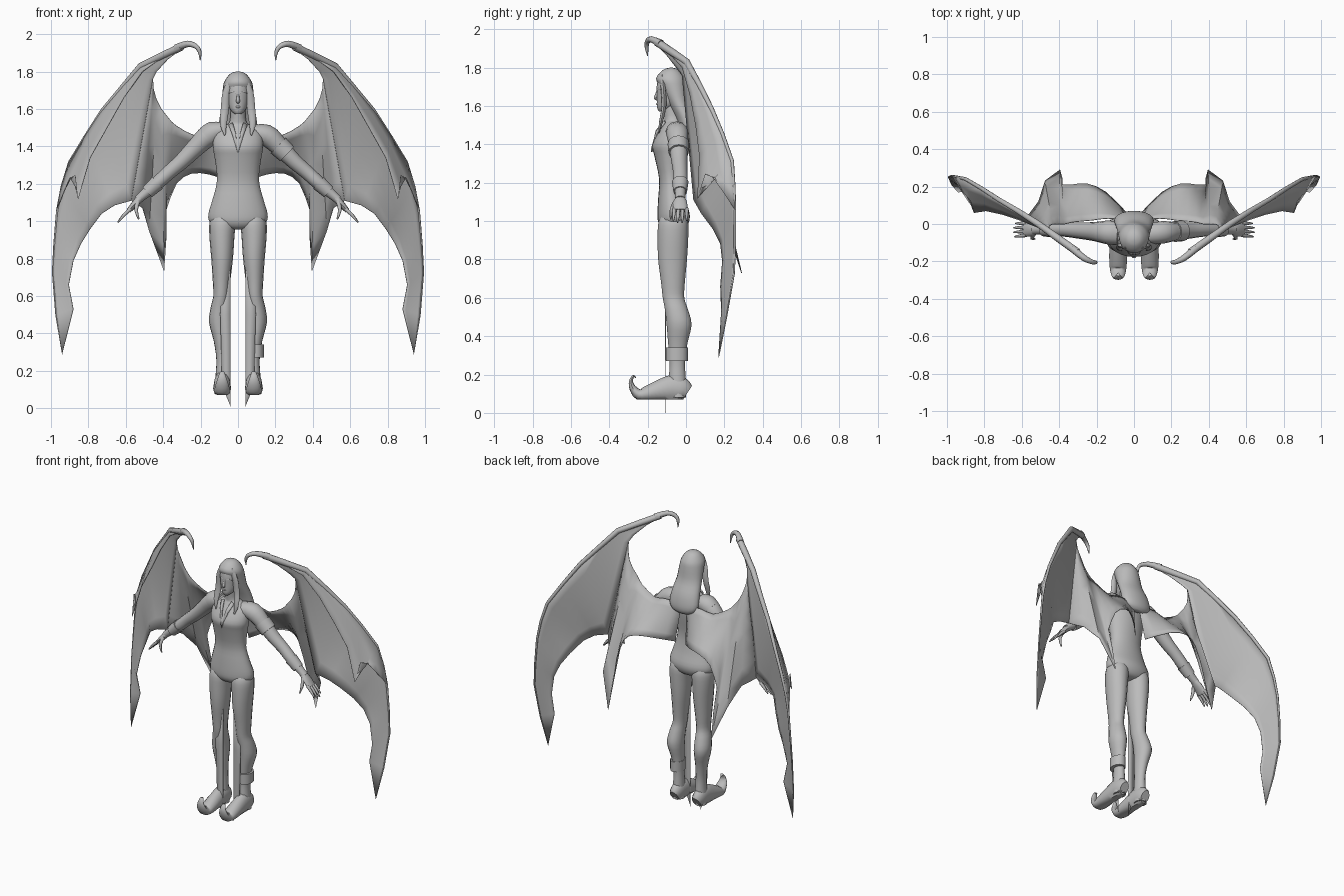
import bpy, bmesh, math
from mathutils import Vector

grey = bpy.data.materials.new("grey")
grey.diffuse_color = (0.5, 0.5, 0.5, 1)


def finish(name, bm, mirror=False, thick=0, angle=50):
    bmesh.ops.recalc_face_normals(bm, faces=bm.faces)
    me = bpy.data.meshes.new(name)
    bm.to_mesh(me)
    bm.free()
    me.materials.append(grey)
    ob = bpy.data.objects.new(name, me)
    bpy.context.collection.objects.link(ob)
    bpy.ops.object.select_all(action='DESELECT')
    ob.select_set(True)
    bpy.context.view_layer.objects.active = ob
    bpy.ops.object.shade_smooth_by_angle(angle=math.radians(angle))
    if thick:
        m = ob.modifiers.new("thickness", 'SOLIDIFY')
        m.thickness, m.offset = thick, 0
    if mirror:
        ob.modifiers.new("mirror", 'MIRROR').use_mirror_merge = False
    return ob


def smooth_rows(rows, steps):
    """Catmull-Rom resampling of a list of tuples."""
    rows = [Vector(r) for r in rows]
    out = []
    for i in range(len(rows) - 1):
        a, b, c, d = rows[max(i - 1, 0)], rows[i], rows[i + 1], rows[min(i + 2, len(rows) - 1)]
        for s in range(steps):
            t = s / steps
            out.append(0.5 * (2 * b + (c - a) * t + (2 * a - 5 * b + 4 * c - d) * t * t
                              + (3 * b - a - 3 * c + d) * t ** 3))
    return out + [rows[-1]]


def tube(name, rows, hint, mirror=False, n=12, steps=3, floor=None):
    """Loft of ellipses; each row is x, y, z, radius along hint, radius across."""
    rows = smooth_rows(rows, steps)
    pts = [Vector(r[:3]) for r in rows]
    bm = bmesh.new()
    rings = []
    for i, r in enumerate(rows):
        t = (pts[min(i + 1, len(pts) - 1)] - pts[max(i - 1, 0)]).normalized()
        u = Vector(hint)
        u = (u - t * u.dot(t)).normalized()
        v = t.cross(u)
        rings.append([bm.verts.new(pts[i] + u * max(r[3], .001) * math.cos(k * math.tau / n)
                                   + v * max(r[4], .001) * math.sin(k * math.tau / n)) for k in range(n)])
    for a, b in zip(rings, rings[1:]):
        for k in range(n):
            bm.faces.new((a[k], a[(k + 1) % n], b[(k + 1) % n], b[k]))
    bm.faces.new(rings[0])
    bm.faces.new(rings[-1][::-1])
    if floor is not None:
        for v in bm.verts:
            v.co.z = max(v.co.z, floor)
    return finish(name, bm, mirror)


def column(name, secs, mirror=False, n=16, steps=3):
    """Upright loft; each section is z, centre x, centre y, half width, half depth."""
    rows = smooth_rows(secs, steps)
    bm = bmesh.new()
    rings = [[bm.verts.new((r[1] + r[3] * math.cos(k * math.tau / n),
                            r[2] + r[4] * math.sin(k * math.tau / n), r[0])) for k in range(n)] for r in rows]
    for a, b in zip(rings, rings[1:]):
        for k in range(n):
            bm.faces.new((a[k], a[(k + 1) % n], b[(k + 1) % n], b[k]))
    bm.faces.new(rings[0])
    bm.faces.new(rings[-1])
    return finish(name, bm, mirror)


def sheet(name, edge_a, edge_b, cuts=5, bulge=0.0, thick=.004):
    """Membrane stretched between two edges with matching points."""
    bm = bmesh.new()
    grid = []
    for a, b in zip(edge_a, edge_b):
        a, b = Vector(a), Vector(b)
        grid.append([bm.verts.new(a.lerp(b, j / cuts) + Vector((0, bulge * math.sin(math.pi * j / cuts), 0)))
                     for j in range(cuts + 1)])
    for p, q in zip(grid, grid[1:]):
        for j in range(cuts):
            bm.faces.new((p[j], q[j], q[j + 1], p[j + 1]))
    bmesh.ops.remove_doubles(bm, verts=bm.verts, dist=.0005)
    return finish(name, bm, True, thick)


# Torso and legs
column("torso", [(1.60, 0, -.075, .04, .045), (1.53, 0, -.065, .045, .047), (1.51, 0, -.065, .075, .052),
                 (1.47, 0, -.072, .125, .068), (1.40, 0, -.088, .135, .088), (1.34, 0, -.085, .125, .08),
                 (1.22, 0, -.08, .112, .06), (1.12, 0, -.075, .135, .07), (1.04, 0, -.065, .158, .084),
                 (.995, 0, -.065, .150, .08), (.965, 0, -.065, .10, .06), (.955, 0, -.065, .03, .03)], n=24)
column("leg", [(1.05, .085, -.065, .035, .045), (1.0, .083, -.066, .068, .076), (.92, .086, -.068, .067, .08),
               (.8, .085, -.07, .058, .075),
               (.68, .088, -.068, .047, .062), (.6, .09, -.065, .042, .056), (.54, .098, -.05, .048, .06),
               (.46, .103, -.036, .052, .065), (.36, .092, -.043, .038, .05), (.26, .085, -.045, .031, .04),
               (.16, .085, -.045, .036, .045), (.08, .085, -.04, .04, .04)], True)
tube("curled_shoe", [(.085, .008, .105, .03, .042), (.085, -.02, .12, .041, .062), (.085, -.07, .128, .044, .07),
                     (.085, -.14, .115, .047, .056), (.085, -.2, .1, .047, .042), (.085, -.245, .095, .043, .03),
                     (.085, -.278, .13, .034, .018), (.085, -.287, .165, .022, .010), (.085, -.274, .192, .012, .006),
                     (.085, -.262, .183, .004, .002)], (1, 0, 0), True, floor=.07)
column("anklet", [(.27, .095, -.047, .045, .057), (.34, .095, -.047, .045, .058)], n=12, steps=1)

# Hanging cloth strips in front of the shins
sheet("cloth_strip", [(.04, -.105, .9), (.04, -.105, .5), (.04, -.105, .12), (.04, -.105, 0)],
      [(.09, -.105, .9), (.095, -.108, .5), (.085, -.105, .12), (.045, -.105, .03)], 2)

# Arms, cuffs and hands
tube("arm", [(.06, -.055, 1.47, .05, .04), (.15, -.045, 1.46, .06, .058), (.22, -.04, 1.40, .05, .05),
             (.30, -.035, 1.32, .043, .042), (.37, -.03, 1.26, .038, .038), (.43, -.03, 1.205, .038, .036),
             (.50, -.03, 1.145, .027, .026), (.535, -.03, 1.115, .027, .022)], (0, 1, 0), True)
tube("sleeve_band", [(.215, -.04, 1.405, .056, .058), (.262, -.038, 1.36, .054, .054)], (0, 1, 0), steps=1)
tube("wrist_cuff", [(.43, -.03, 1.205, .043, .042), (.485, -.03, 1.155, .036, .036)], (0, 1, 0), True, steps=1)
tube("palm", [(.52, -.03, 1.125, .025, .02), (.55, -.03, 1.095, .036, .018), (.585, -.03, 1.055, .038, .013)],
     (0, 1, 0), True)
for k in range(4):
    y = -.06 + .021 * k
    reach = (.92, 1, 1, .85)[k]
    tube("finger", [(.575, y, 1.065, .010, .010), (.575 + .035 * reach, y * 1.06, 1.065 - .032 * reach, .009, .009),
                    (.575 + .068 * reach, y * 1.12, 1.065 - .072 * reach, .004, .004)], (0, 1, 0), True, 8, 2)
tube("thumb", [(.535, -.052, 1.105, .012, .012), (.545, -.075, 1.06, .010, .010), (.53, -.08, 1.01, .004, .004)],
     (0, 1, 0), True, 8, 2)
# Shoulder guard on one side
tube("shoulder_guard", [(-.08, -.052, 1.49, .058, .04), (-.13, -.046, 1.475, .064, .06),
                        (-.165, -.043, 1.45, .06, .06)], (0, 1, 0), steps=2)

# Head and face
column("head", [(1.572, 0, -.125, .016, .016), (1.59, 0, -.11, .036, .04), (1.62, 0, -.092, .052, .06),
                (1.66, 0, -.083, .06, .07), (1.70, 0, -.08, .064, .073), (1.75, 0, -.078, .058, .064),
                (1.78, 0, -.078, .03, .035)], n=20)
tube("nose", [(0, -.146, 1.685, .006, .005), (0, -.153, 1.66, .008, .008), (0, -.16, 1.642, .010, .008),
              (0, -.148, 1.632, .007, .005)], (1, 0, 0), n=8)
tube("brow", [(.01, -.149, 1.685, .004, .005), (.03, -.142, 1.69, .004, .005), (.048, -.126, 1.685, .003, .003)],
     (0, 1, 0), True, 8)
tube("lips", [(-.02, -.142, 1.61, .003, .003), (0, -.15, 1.611, .006, .006), (.02, -.142, 1.61, .003, .003)],
     (0, 1, 0), n=8)

# Long hair: cap with back fall, and front locks
column("hair", [(1.80, 0, -.078, .008, .008), (1.788, 0, -.078, .042, .042), (1.745, 0, -.079, .074, .077),
                (1.70, 0, -.064, .082, .072), (1.62, 0, -.038, .088, .058), (1.54, 0, 0, .1, .055),
                (1.47, 0, .02, .106, .05), (1.43, 0, .03, .085, .036), (1.41, 0, .035, .04, .015)], n=20)
tube("front_lock", [(.03, -.125, 1.755, .012, .02), (.06, -.118, 1.69, .013, .022), (.07, -.115, 1.6, .012, .022),
                    (.078, -.13, 1.52, .01, .018), (.07, -.142, 1.46, .003, .004)], (0, 1, 0), True, 8)
# Open collar
sheet("collar", [(.05, -.11, 1.515), (.03, -.152, 1.46), (.006, -.178, 1.38)],
      [(.028, -.112, 1.525), (.012, -.155, 1.47), (0, -.178, 1.36)], 2, 0, .008)

# Wing: inner membrane from the back to the rear point
inner_top = [(.02, .02, 1.46), (.14, .03, 1.47), (.225, .02, 1.455), (.33, .01, 1.51), (.37, 0, 1.55),
             (.41, 0, 1.60), (.435, 0, 1.65), (.452, -.01, 1.71), (.455, -.02, 1.76)]
inner_low = [(.04, .06, 1.21), (.15, .17, 1.25), (.25, .215, 1.255), (.33, .21, 1.20), (.385, .21, 1.06),
             (.395, .29, .73), (.476, .23, .95), (.51, .12, 1.07), (.57, .04, 1.11)]
sheet("inner_wing_membrane", smooth_rows(inner_top[:6], 2) + inner_top[6:],
      smooth_rows(inner_low[:5], 2) + [(.385, .25, .9)] + inner_low[5:], 6)

# Wing: outer membrane between the leading bone and the scalloped edge
lead = [(.315, -.15, 1.945), (.42, -.075, 1.895), (.53, .005, 1.84), (.63, .07, 1.72), (.73, .13, 1.60),
        (.82, .19, 1.46), (.905, .24, 1.32), (.945, .25, 1.19), (.97, .255, 1.06), (.985, .255, .88),
        (.993, .25, .73), (.975, .21, .50), (.94, .17, .29)]
trail = [(.29, -.165, 1.93), (.375, -.10, 1.865), (.435, -.05, 1.80), (.455, -.02, 1.76), (.57, .04, 1.11),
         (.66, .055, 1.085), (.73, .08, 1.04), (.79, .14, .96), (.84, .18, .88), (.88, .19, .79),
         (.905, .18, .66), (.88, .185, .53), (.94, .17, .29)]
sheet("outer_wing_membrane", lead, trail, 6)

# Wing: narrow front flap folded along the leading bone
sheet("front_wing_flap", lead[1:9],
      [(.40, -.09, 1.88), (.51, -.02, 1.80), (.61, .02, 1.66), (.70, .05, 1.50), (.79, .07, 1.34),
       (.855, .06, 1.12), (.87, .10, 1.245), (.90, .14, 1.23)], 3)

# Wing bones and hooked claw
radii = [.021, .02, .018, .015, .013, .011, .010, .008, .007, .006, .005, .004, .002]
tube("leading_bone", [(p[0] - r * .6, p[1], p[2] - r * .6, r, r) for p, r in zip(lead, radii)],
     (0, 1, 0), True, 8, 1)
tube("wing_claw", [(.33, -.13, 1.925, .021, .021), (.27, -.18, 1.948, .017, .017), (.225, -.202, 1.935, .013, .013),
                   (.205, -.205, 1.905, .010, .010), (.202, -.2, 1.86, .002, .002)], (0, 1, 0), True, 8)
